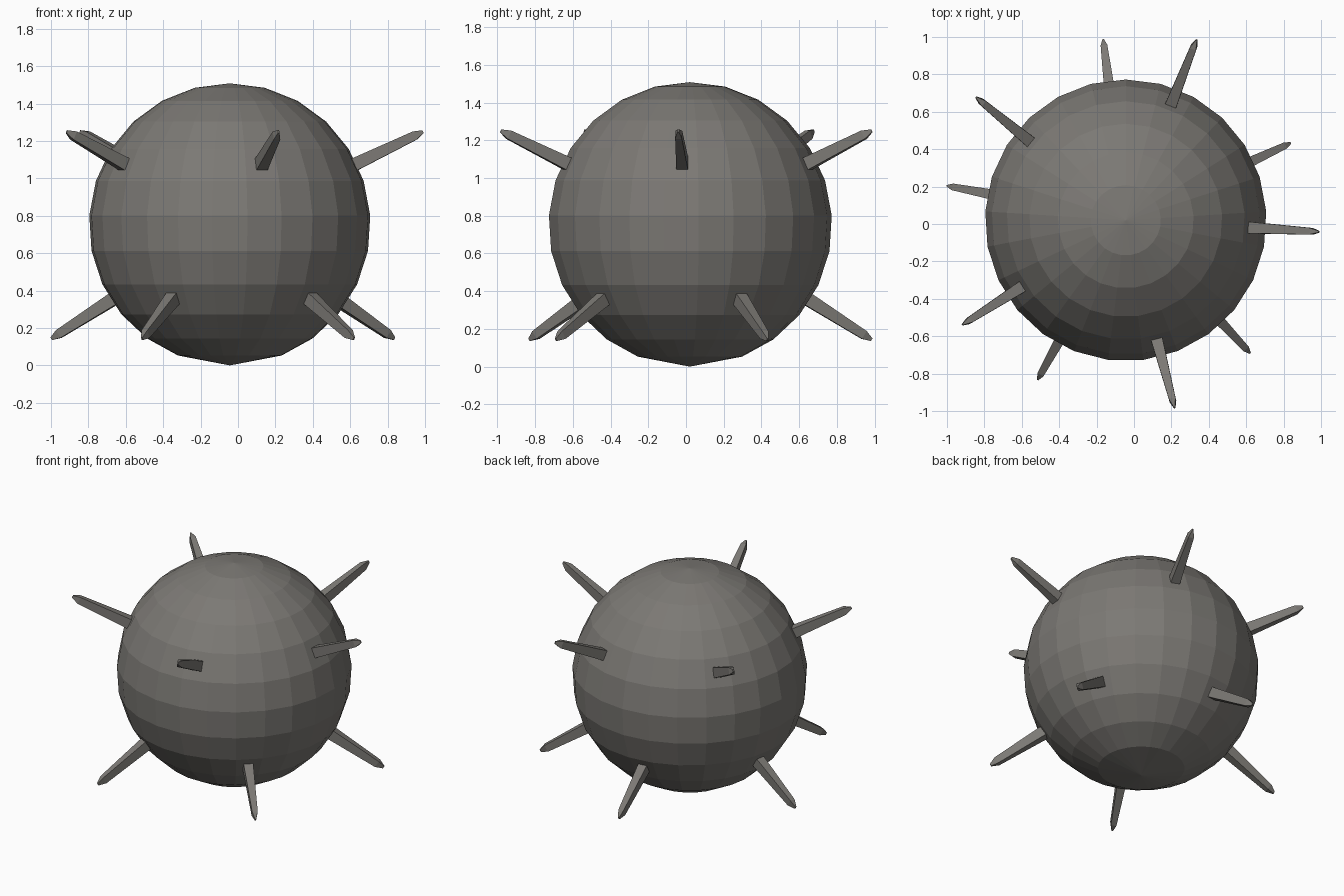
import bpy, bmesh, math
from mathutils import Vector

if "Cube" in bpy.data.objects:
    bpy.data.objects.remove(bpy.data.objects["Cube"])

CENTRE = Vector((-0.044, 0.02, 0.754))
RADIUS = 0.754
SIDES = 25
STEP = 2 * math.pi / SIDES

iron = bpy.data.materials.new("warm_dark_grey")
iron.diffuse_color = (0.2, 0.191, 0.176, 1)
iron.use_nodes = True
iron.node_tree.nodes["Principled BSDF"].inputs["Base Color"].default_value = iron.diffuse_color


def make_object(name, bm):
    bmesh.ops.recalc_face_normals(bm, faces=bm.faces[:])
    mesh = bpy.data.meshes.new(name)
    bm.to_mesh(mesh)
    bm.free()
    mesh.materials.append(iron)
    obj = bpy.data.objects.new(name, mesh)
    bpy.context.collection.objects.link(obj)
    return obj


# Round body: rings 14.4 degrees apart from the top, closed at the bottom point
bm = bmesh.new()
top = bm.verts.new(CENTRE + Vector((0, 0, RADIUS)))
bottom = bm.verts.new(CENTRE - Vector((0, 0, RADIUS)))
rings = []
for i in range(1, 12):
    r, z = RADIUS * math.sin(i * STEP), RADIUS * math.cos(i * STEP)
    rings.append([bm.verts.new(CENTRE + Vector((-r * math.sin(j * STEP), r * math.cos(j * STEP), z)))
                  for j in range(SIDES)])
for j in range(SIDES):
    k = (j + 1) % SIDES
    bm.faces.new((top, rings[0][j], rings[0][k]))
    bm.faces.new((bottom, rings[-1][k], rings[-1][j]))
    for a, b in zip(rings, rings[1:]):
        bm.faces.new((a[j], b[j], b[k], a[k]))
make_object("body", bm)


# Tapered four-sided spike with a blunt point, pointing out from the centre
def spike(name, azimuth, elevation):
    a, e = math.radians(azimuth), math.radians(elevation)
    out = Vector((math.cos(e) * math.cos(a), math.cos(e) * math.sin(a), math.sin(e)))
    side = Vector((-math.sin(a), math.cos(a), 0))
    up = out.cross(side)
    bm = bmesh.new()
    loops = []
    # distance from centre, half width, half height
    for d, w, h in ((0.6, 0.036, 0.039), (1.1, 0.018, 0.024), (1.148, 0.004, 0.008)):
        loops.append([bm.verts.new(CENTRE + out * d + side * w * sx + up * h * sy)
                      for sx, sy in ((1, 1), (-1, 1), (-1, -1), (1, -1))])
    for lo, hi in zip(loops, loops[1:]):
        for j in range(4):
            k = (j + 1) % 4
            bm.faces.new((lo[j], lo[k], hi[k], hi[j]))
    bm.faces.new(loops[0][::-1])
    bm.faces.new(loops[-1])
    make_object(name, bm)


# Five upper and five lower spikes, staggered
for n in range(5):
    spike(f"upper_spike_{n + 1}", -3.4 + 72 * n, 25.6)
    spike(f"lower_spike_{n + 1}", 25.1 + 72 * n, -32.2)
